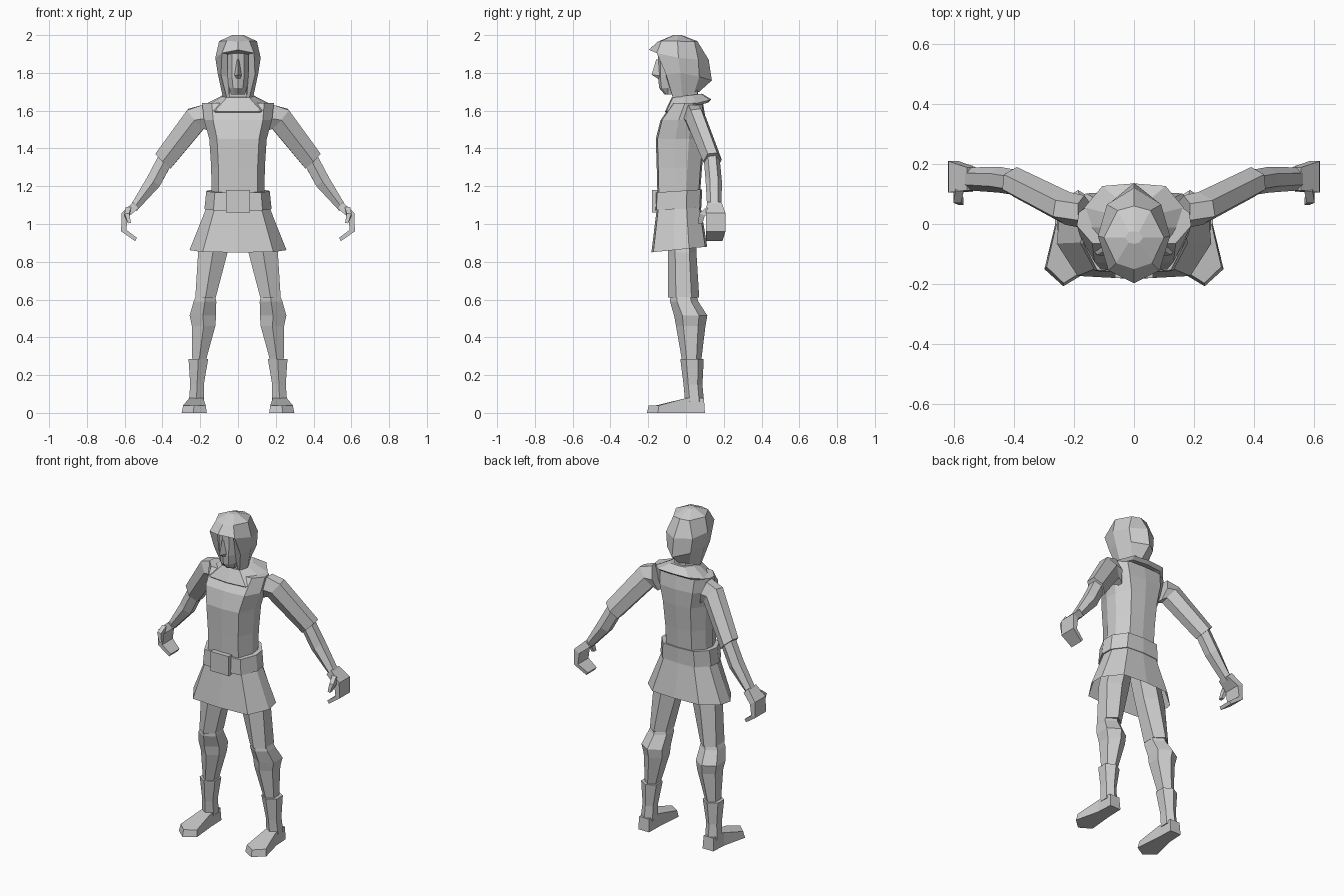
import bpy, bmesh, math
from mathutils import Vector

if "Cube" in bpy.data.objects:
    bpy.data.objects.remove(bpy.data.objects["Cube"], do_unlink=True)

grey = bpy.data.materials.new("plain_grey")
grey.use_nodes = True
colour = (0.6, 0.6, 0.6, 1)
grey.diffuse_color = colour
grey.node_tree.nodes["Principled BSDF"].inputs["Base Color"].default_value = colour


def loft(name, rings, closed=True, caps=True, side=1):
    """Skin a list of equal-length point rings with flat faces."""
    bm = bmesh.new()
    rows = [[bm.verts.new((p[0] * side, p[1], p[2])) for p in r] for r in rings]
    n = len(rows[0])
    for a, b in zip(rows, rows[1:]):
        for i in range(n if closed else n - 1):
            j = (i + 1) % n
            bm.faces.new((a[i], a[j], b[j], b[i]))
    if closed and caps:
        bm.faces.new(rows[0])
        bm.faces.new(rows[-1])
    bmesh.ops.recalc_face_normals(bm, faces=bm.faces)
    mesh = bpy.data.meshes.new(name)
    bm.to_mesh(mesh)
    bm.free()
    mesh.materials.append(grey)
    obj = bpy.data.objects.new(name, mesh)
    bpy.context.collection.objects.link(obj)
    return obj


def pair(name, rings):
    loft("left_" + name, rings, side=1)
    loft("right_" + name, rings, side=-1)


def ring(c, d, ru, rv, n=6):
    """Polygon across direction d: rv is the depth radius, ru the other one."""
    d = Vector(d).normalized()
    v = (Vector((0, 1, 0)) - d * d.y).normalized()
    u = v.cross(d)
    start = math.pi / 4 if n == 4 else math.pi / 2
    angles = [start + math.tau * i / n for i in range(n)]
    mu = max(math.cos(a) for a in angles)
    mv = max(math.sin(a) for a in angles)
    return [Vector(c) + u * (ru * math.cos(a) / mu) + v * (rv * math.sin(a) / mv)
            for a in angles]


def mirrored(half):
    """Close a half ring running from the front centre to the back centre."""
    return half + [(-x, y, z) for x, y, z in half[-2:0:-1]]


BODY = [(0, -1), (.73, -.93), (1, -.2), (.97, .35), (.62, .93), (0, 1)]


def body(z, w, front, back, tilt=0):
    mid, half = (front + back) / 2, (back - front) / 2
    return mirrored([(px * w, mid + py * half, z + tilt * py) for px, py in BODY])


# Trunk, belt, tunic skirt and collar
loft("torso", [body(1.1, .14, -.15, .07), body(1.3, .142, -.155, .085),
               body(1.45, .152, -.16, .1), body(1.55, .18, -.135, .105),
               body(1.64, .19, -.07, .09)])
loft("belt", [body(1.08, .178, -.165, .082, .008), body(1.175, .168, -.162, .085, .008)])
loft("skirt", [body(1.12, .16, -.15, .075), body(1.08, .17, -.155, .08),
               body(.865, .257, -.183, .112, .015)], caps=False)
loft("collar", [body(1.68, .08, -.075, .085, .01), body(1.627, .17, -.112, .135, .032),
                body(1.612, .16, -.1, .115, .03), body(1.63, .1, -.06, .08, .02)])
loft("neck", [body(1.6, .065, -.06, .07), body(1.76, .06, -.07, .06)])
bpy.ops.mesh.primitive_cube_add(size=1, location=(0, -.165, 1.12))
buckle = bpy.context.object
buckle.name = "belt_buckle"
buckle.scale = (.125, .03, .12)
buckle.data.materials.append(grey)

# Hood: capped dome with a pointed brim
brim = [(0, -.197, 1.922), (.085, -.155, 1.905), (.12, -.04, 1.88),
        (.09, .065, 1.87), (0, .12, 1.87)]
crown = [(0, -.15, 1.965), (.06, -.13, 1.97), (.1, -.045, 1.968),
         (.055, .045, 1.965), (0, .06, 1.968)]
top = [(x * .3, -.045 + (y + .045) * .2, 2.0) for x, y, z in crown]
loft("hood_dome", [mirrored(brim), mirrored(crown), mirrored(top)])

# Hood drape around the sides and back, open at the face
drape = [
    [(.055, -.125, 1.9)] + brim[1:],
    [(.055, -.105, 1.78), (.09, -.105, 1.79), (.108, -.03, 1.8),
     (.08, .07, 1.78), (0, .137, 1.76)],
    [(.045, -.07, 1.67), (.06, -.07, 1.67), (.08, -.02, 1.67),
     (.055, .045, 1.7), (0, .07, 1.7)],
]
loft("hood_drape", [h + [(-x, y, z) for x, y, z in h[-2::-1]] for h in drape], closed=False)


# Face and nose
def face_ring(z, front, w):
    return mirrored([(0, front, z), (w * .55, front + .012, z), (w, -.095, z), (w * .9, 0, z), (0, .03, z)])


loft("face", [face_ring(1.905, -.15, .06), face_ring(1.85, -.148, .06),
              face_ring(1.775, -.148, .057), face_ring(1.72, -.142, .048),
              face_ring(1.685, -.112, .036)])
loft("nose", [[(0, -.158, 1.87), (.008, -.14, 1.87), (-.008, -.14, 1.87)],
              [(0, -.182, 1.79), (.02, -.14, 1.785), (-.02, -.14, 1.785)],
              [(0, -.15, 1.77), (.014, -.14, 1.77), (-.014, -.14, 1.77)]])

# Sleeves, forearms, hands and thumbs
pair("sleeve", [ring((.165, .04, 1.56), (1, 0, -.3), .074, .055),
                ring((.222, .052, 1.557), (.75, .2, -.65), .066, .055),
                ring((.395, .14, 1.335), (.7, .15, -.72), .056, .05)])
pair("forearm", [ring((.375, .135, 1.36), (.65, .1, -.75), .042, .042),
                 ring((.447, .147, 1.225), (.6, 0, -.8), .041, .043),
                 ring((.552, .15, 1.085), (.7, 0, -.7), .022, .038)])
pair("hand", [ring((.54, .15, 1.1), (.7, 0, -.7), .022, .038, 4),
              ring((.6, .157, 1.047), (.5, 0, -.85), .02, .052, 4),
              ring((.605, .157, .965), (-.3, 0, -1), .014, .052, 4),
              ring((.54, .15, .918), (-.85, 0, -.5), .01, .043, 4)])
pair("thumb", [ring((.58, .12, 1.075), (0, -.7, -.5), .014, .018, 4),
               ring((.588, .085, 1.05), (0, -.4, -.9), .013, .016, 4),
               ring((.575, .075, 1.005), (-.2, 0, -1), .008, .012, 4)])


# Legs: breeches, shins, boots and feet
def level(z, x, y, rx, ry):
    return ring((x, y, z), (0, 0, 1), rx, ry)


pair("breeches", [level(1.05, .085, -.025, .075, .08), level(.85, .133, -.02, .078, .075),
                  level(.61, .172, -.012, .054, .082)])
pair("shin", [level(.64, .17, -.015, .045, .065), level(.59, .175, -.01, .06, .075),
              level(.515, .186, .025, .07, .088), level(.46, .182, .025, .062, .078),
              level(.27, .207, .03, .035, .05)])
pair("boot", [level(.285, .21, .032, .052, .062), level(.15, .217, .037, .036, .05),
              level(.06, .22, .045, .04, .05)])
sole = [(.235, -.207, 0), (.298, -.15, 0), (.262, 0, 0), (.256, .1, 0),
        (.183, .1, 0), (.18, 0, 0), (.165, -.165, 0)]
instep = [(.223 + (x - .223) * .9, y * .95, .04 if y < -.1 else .078) for x, y, z in sole]
pair("foot", [sole, instep])
